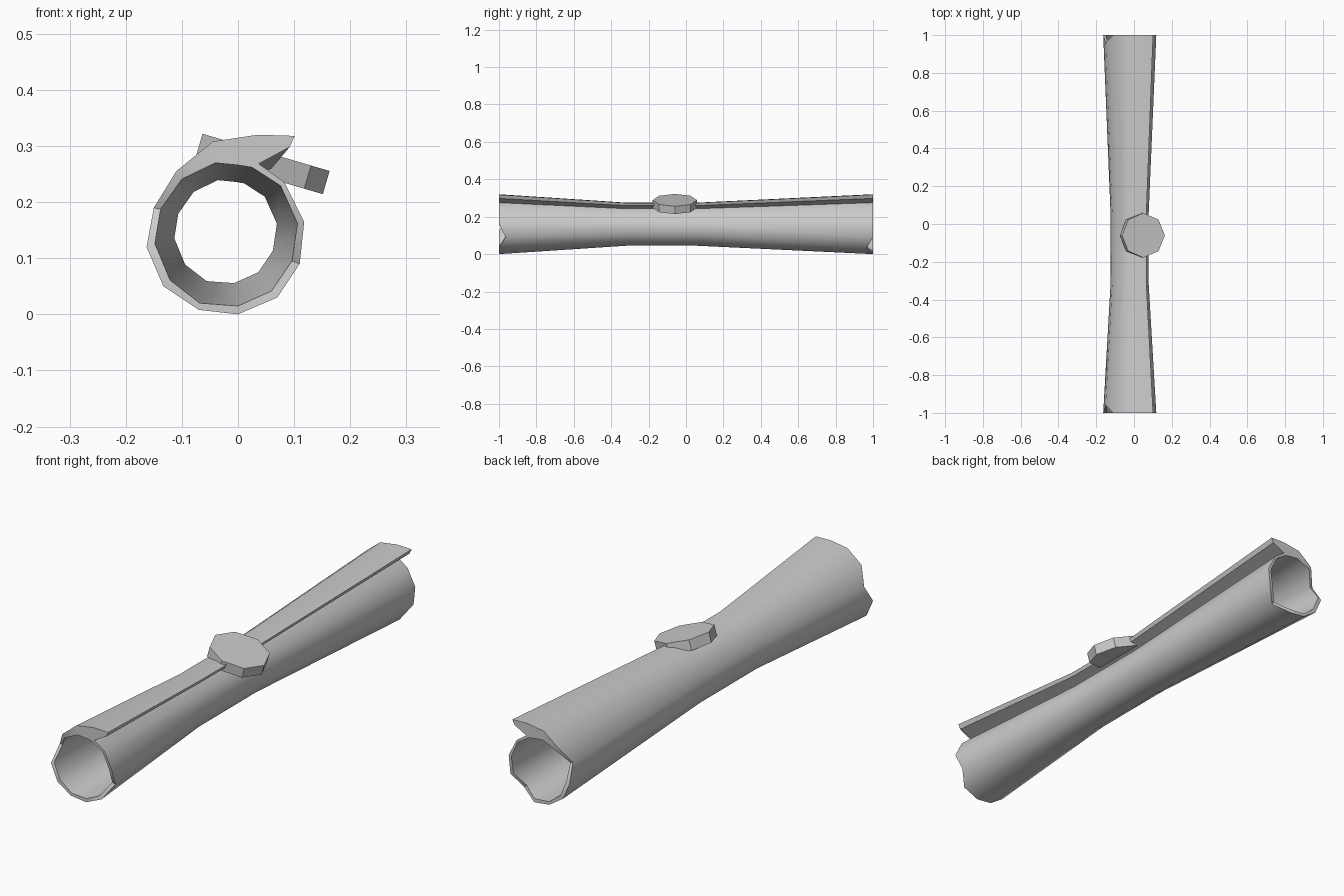
import bpy, bmesh, math

if "Cube" in bpy.data.objects:
    bpy.data.objects.remove(bpy.data.objects["Cube"])

# Cross-section of the rolled sheet at its flared ends: (outer x, z, inner x, z)
SECTION = [
    (0.028, 0.275, 0.025, 0.262), (0.083, 0.235, 0.076, 0.229),
    (0.118, 0.165, 0.106, 0.162), (0.110, 0.090, 0.096, 0.095),
    (0.070, 0.030, 0.060, 0.042), (0.000, 0.000, 0.000, 0.015),
    (-0.070, 0.008, -0.068, 0.020), (-0.133, 0.050, -0.121, 0.061),
    (-0.163, 0.120, -0.148, 0.126), (-0.150, 0.190, -0.138, 0.187),
    (-0.110, 0.255, -0.100, 0.241), (-0.045, 0.308, -0.040, 0.270),
    (0.035, 0.320, 0.000, 0.266), (0.101, 0.318, 0.025, 0.262),
    (0.092, 0.298, 0.025, 0.262),
]
N = len(SECTION)
CX, CZ = -0.025, 0.16
RINGS = [(-1, 1), (-0.32, 0.72), (0.06, 0.72), (1, 1)]   # y, scale
NICKS = {(0, 3): 0.035, (0, 9): -0.0 + 0.04, (3, 4): -0.035, (3, 9): -0.04}  # torn edges


def add_object(name, bm):
    bmesh.ops.recalc_face_normals(bm, faces=bm.faces)
    mesh = bpy.data.meshes.new(name)
    bm.to_mesh(mesh)
    bm.free()
    obj = bpy.data.objects.new(name, mesh)
    bpy.context.collection.objects.link(obj)
    return obj


# Rolled parchment with a pinched middle and an open flap
bm = bmesh.new()
outer, inner = [], []
for r, (y, s) in enumerate(RINGS):
    def point(x, z, i):
        return bm.verts.new((CX + (x - CX) * s, y + NICKS.get((r, i), 0), CZ + (z - CZ) * s))
    outer.append([point(p[0], p[1], i) for i, p in enumerate(SECTION)])
    ring = [point(p[2], p[3], i) for i, p in enumerate(SECTION[:N - 2])]
    inner.append(ring + [ring[0], ring[0]])
    inner[-1][N - 2] = inner[-1][N - 1] = ring[0]


def face(*verts):
    unique = list(dict.fromkeys(verts))
    if len(unique) > 2:
        bm.faces.new(unique)


for i in range(N):
    j = (i + 1) % N
    for r in range(len(RINGS) - 1):
        for loop in (outer, inner):
            face(loop[r][i], loop[r][j], loop[r + 1][j], loop[r + 1][i])
    for r in (0, -1):
        face(outer[r][i], outer[r][j], inner[r][j], inner[r][i])
scroll = add_object("scroll", bm)
bpy.context.view_layer.objects.active = scroll
scroll.select_set(True)
bpy.ops.object.shade_smooth_by_angle(angle=math.radians(42))

# Tilted eight-sided wax seal
bm = bmesh.new()
bmesh.ops.create_cone(bm, cap_ends=True, segments=8, radius1=0.118, radius2=0.118, depth=0.043)
seal = add_object("wax_seal", bm)
seal.location = (0.044, -0.06, 0.268)
seal.rotation_euler = (0, math.radians(16.3), 0)
